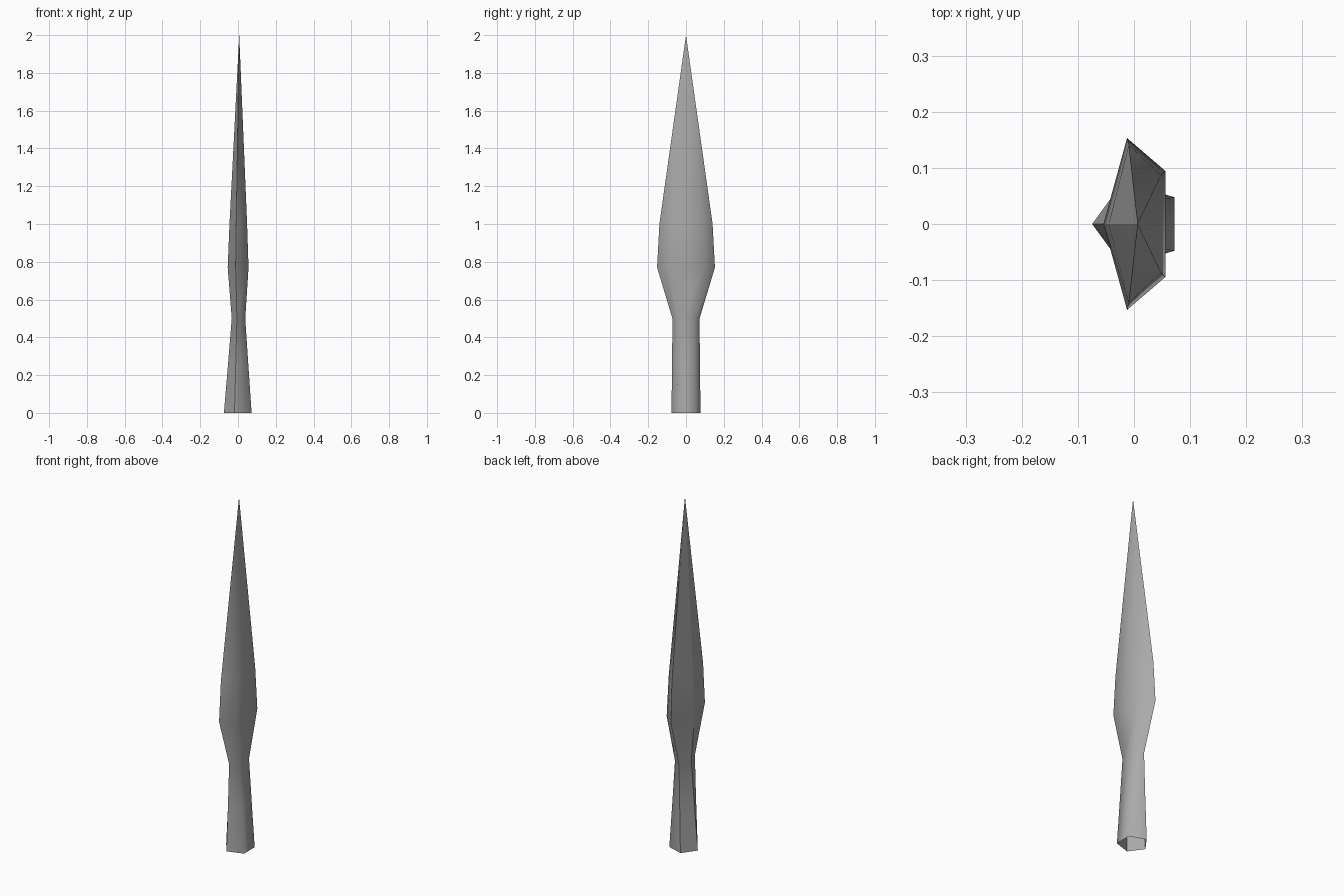
import bpy, bmesh, math

if "Cube" in bpy.data.objects:
    bpy.data.objects.remove(bpy.data.objects["Cube"])

CENTRE_X = 0.0065
SIDES = 5
SMOOTH_CORNERS = (2, 3)  # the two +x corners blend into a rounded back
# Profile rings: height, half-depth radius (x), half-width radius (y)
RINGS = [
    (0.00, 0.0810, 0.0810),
    (0.25, 0.0600, 0.0775),
    (0.50, 0.0395, 0.0755),
    (0.77, 0.0610, 0.1610),
    (1.00, 0.0515, 0.1480),
]
TIP_Z = 2.0


def ring(bm, z, rx, ry):
    """Pentagon with one corner pointing to -x, stretched in y."""
    angles = [math.pi + 2 * math.pi * i / SIDES for i in range(SIDES)]
    return [bm.verts.new((CENTRE_X + rx * math.cos(a), ry * math.sin(a), z))
            for a in angles]


# Spearhead: open socket flaring into a leaf-shaped blade
bm = bmesh.new()
rings = [ring(bm, *r) for r in RINGS]
for low, high in zip(rings, rings[1:]):
    for i in range(SIDES):
        j = (i + 1) % SIDES
        bm.faces.new((low[i], low[j], high[j], high[i]))

# Pointed tip
tip = bm.verts.new((CENTRE_X, 0, TIP_Z))
for i in range(SIDES):
    bm.faces.new((rings[-1][i], rings[-1][(i + 1) % SIDES], tip))

# Smooth faces, with crisp lengthwise ridges on the front and side corners
for face in bm.faces:
    face.smooth = True
for i in range(SIDES):
    if i not in SMOOTH_CORNERS:
        ridge = [r[i] for r in rings] + [tip]
        for a, b in zip(ridge, ridge[1:]):
            bm.edges.get((a, b)).smooth = False

mesh = bpy.data.meshes.new("spearhead")
bm.to_mesh(mesh)
bm.free()
spearhead = bpy.data.objects.new("spearhead", mesh)
bpy.context.collection.objects.link(spearhead)

# Dark iron
iron = bpy.data.materials.new("iron")
iron.diffuse_color = (0.4, 0.4, 0.4, 1)
iron.use_nodes = True
iron.node_tree.nodes["Principled BSDF"].inputs["Base Color"].default_value = iron.diffuse_color
mesh.materials.append(iron)
